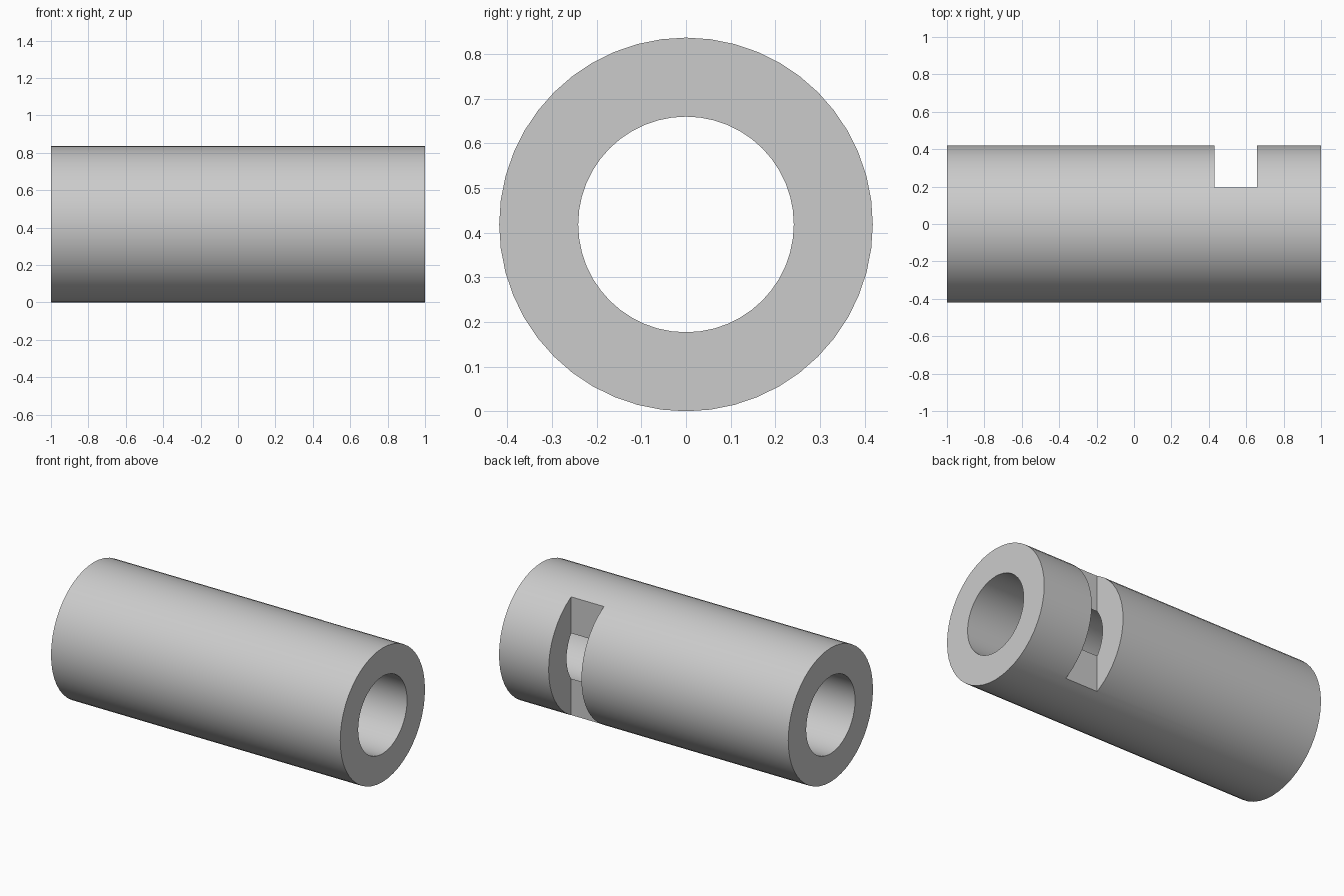
import bpy
import math

LENGTH, OUTER, BORE, SIDES = 2.0, 0.4185, 0.2415, 48

cube = bpy.data.objects.get("Cube")
if cube:
    bpy.data.objects.remove(cube, do_unlink=True)

grey = bpy.data.materials.new("plain grey")
grey.use_nodes = True
colour = (0.6, 0.6, 0.6, 1)
grey.diffuse_color = colour
grey.node_tree.nodes["Principled BSDF"].inputs["Base Color"].default_value = colour


def rod(name, radius, length):
    """Cylinder lying along x, resting at the tube's axis height."""
    bpy.ops.mesh.primitive_cylinder_add(
        vertices=SIDES, radius=radius, depth=length,
        location=(0, 0, OUTER), rotation=(0, math.pi / 2, 0))
    obj = bpy.context.object
    obj.name = name
    obj.data.materials.append(grey)
    return obj


def cut(target, cutter):
    """Subtract the cutter and remove it."""
    mod = target.modifiers.new("cut", "BOOLEAN")
    mod.operation = "DIFFERENCE"
    mod.solver = "EXACT"
    mod.object = cutter
    bpy.context.view_layer.objects.active = target
    bpy.ops.object.modifier_apply(modifier=mod.name)
    bpy.data.objects.remove(cutter, do_unlink=True)


# Tube: solid rod with a through bore
tube = rod("tube", OUTER, LENGTH)
cut(tube, rod("bore_cutter", BORE, LENGTH + 0.2))

# Rear slot: flat-floored notch that opens into the bore
x0, x1, floor, back = 0.43, 0.657, 0.195, 0.6
bpy.ops.mesh.primitive_cube_add(
    size=1, location=((x0 + x1) / 2, (floor + back) / 2, OUTER))
slot = bpy.context.object
slot.name = "slot_cutter"
slot.scale = (x1 - x0, back - floor, 1.2)
slot.data.materials.append(grey)
cut(tube, slot)

# Smooth round walls, crisp rims and slot edges
bpy.ops.object.select_all(action="DESELECT")
tube.select_set(True)
bpy.context.view_layer.objects.active = tube
bpy.ops.object.shade_smooth_by_angle(angle=math.radians(30))
